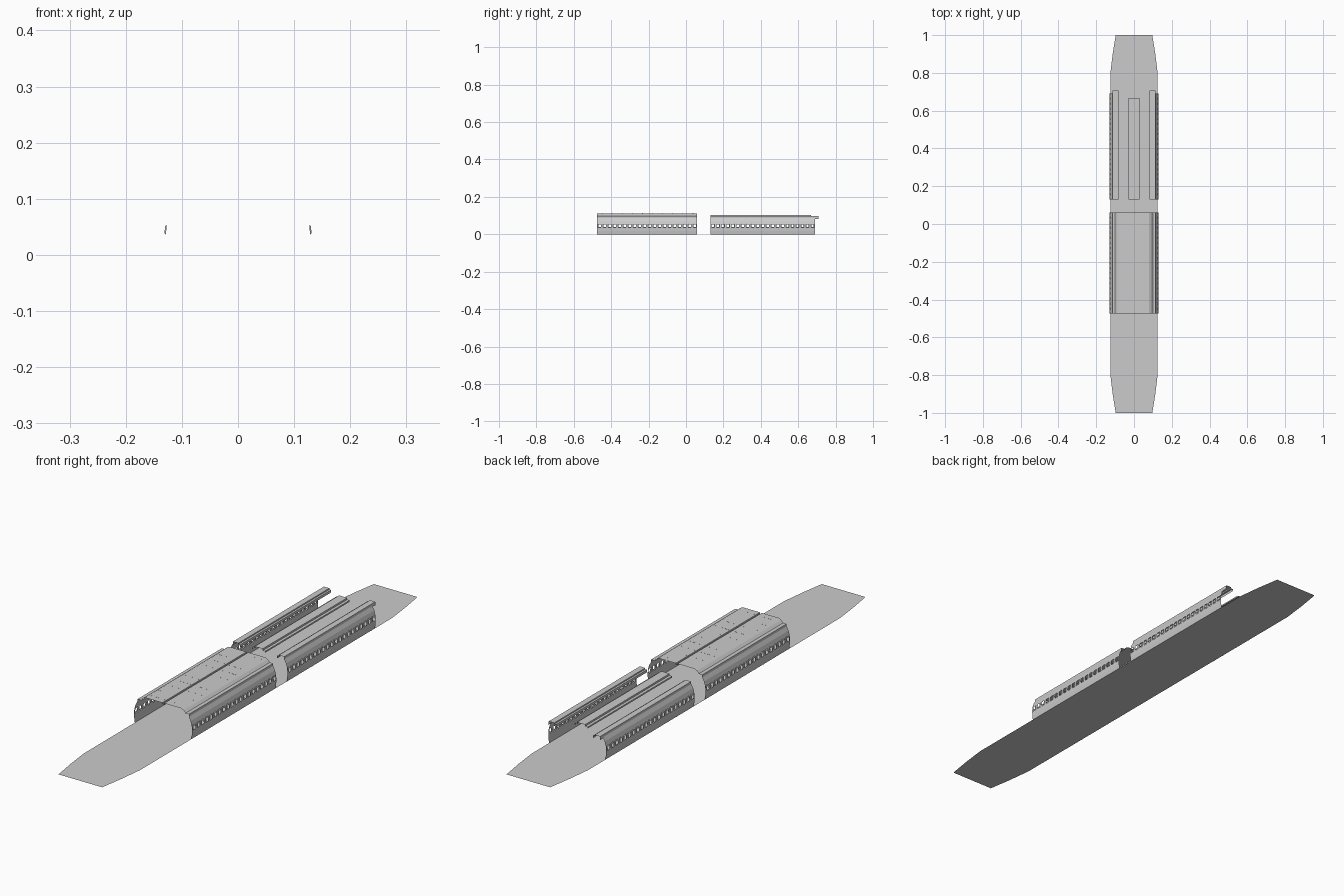
import bpy, bmesh, math

if "Cube" in bpy.data.objects:
    bpy.data.objects.remove(bpy.data.objects["Cube"])

def make(name, polys, smooth=False):
    bm = bmesh.new()
    for p in polys:
        bm.faces.new([bm.verts.new(c) for c in p])
    bmesh.ops.remove_doubles(bm, verts=bm.verts, dist=1e-5)
    me = bpy.data.meshes.new(name)
    bm.to_mesh(me)
    bm.free()
    ob = bpy.data.objects.new(name, me)
    bpy.context.collection.objects.link(ob)
    return ob

def sweep(profile, y0, y1):
    # extrude an open x-z profile along y
    return [[(a[0], y0, a[1]), (b[0], y0, b[1]), (b[0], y1, b[1]), (a[0], y1, a[1])]
            for a, b in zip(profile, profile[1:])]

def mirrored(polys):
    return polys + [[(-x, y, z) for x, y, z in reversed(p)] for p in polys]

# Base deck: one flat sheet with tapered ends
half = [(0.097, -1), (0.113, -0.9), (0.125, -0.8), (0.125, 0.8), (0.113, 0.9), (0.097, 1)]
outline = half + [(-x, y) for x, y in reversed(half)]
make("base_deck", [[(x, y, 0) for x, y in outline]])

# Curved side walls with framed window openings and panel ribs
LOW = [(0.125, 0), (0.1275, 0.018), (0.1285, 0.035)]
HIGH = [(0.127, 0.055), (0.122, 0.072), (0.114, 0.087)]

def side_walls(name, y0, y1, count):
    w = (y1 - y0) / count
    wall, frames, ribs = [], [], []
    for i in range(count):
        a, b = y0 + i * w, y0 + (i + 1) * w
        h0, h1 = a + w * 0.2, b - w * 0.2
        wall += sweep(LOW, a, b) + sweep(HIGH, a, b)
        wall += sweep([LOW[-1], HIGH[0]], a, h0) + sweep([LOW[-1], HIGH[0]], h1, b)
        # window surround standing proud of the wall
        inner = [(0.1285, h0, 0.036), (0.1285, h1, 0.036), (0.127, h1, 0.054), (0.127, h0, 0.054)]
        outer = [(0.131, h0 + 0.002, 0.039), (0.131, h1 - 0.002, 0.039),
                 (0.130, h1 - 0.002, 0.051), (0.130, h0 + 0.002, 0.051)]
        for k in range(4):
            n = (k + 1) % 4
            frames.append([inner[k], inner[n], outer[n], outer[k]])
        if i % 2 == 0:
            off = [(x + 0.0008, z) for x, z in LOW + HIGH]
            ribs += sweep(off, a, a + 0.0025)
    make(name + "_side_walls", mirrored(wall))
    make(name + "_window_frames", mirrored(frames))
    make(name + "_wall_ribs", mirrored(ribs))

side_walls("front", -0.475, 0.06, 20)
side_walls("rear", 0.13, 0.69, 21)

# Front roof: two flat leaves with sloping edges and a folded centre seam
leaf = [(0.004, 0.106), (0.004, 0.112), (0.08, 0.112), (0.09, 0.107), (0.1, 0.098)]
make("front_roof", mirrored(sweep(leaf, -0.475, 0.06)))
make("front_roof_seam", sweep([(-0.004, 0.106), (0.004, 0.106)], -0.475, 0.06))

# Front gutter between roof and wall
make("front_eaves", mirrored(sweep([(0.096, 0.097), (0.114, 0.097), (0.114, 0.087)], -0.475, 0.06)))

# Rows of short dashes across the roof leaves
dashes = []
for r in range(10):
    y = -0.45 + r * 0.054
    for c in range(5):
        x = 0.011 + c * 0.0145
        dashes += sweep([(x, 0.112), (x, 0.1128), (x + 0.008, 0.1128), (x + 0.008, 0.112)], y, y + 0.003)
make("roof_dashes", mirrored(dashes))

# Rear eaves: folded channels running past the wall ends
eave = [(0.082, 0.082), (0.082, 0.092), (0.09, 0.092), (0.09, 0.097), (0.114, 0.097), (0.114, 0.083)]
make("rear_eaves", mirrored(sweep(eave, 0.13, 0.708)))

# Rear centre spine: stepped channel
spine = [(0, 0.103), (0.018, 0.103), (0.018, 0.096), (0.029, 0.096), (0.029, 0.09)]
make("rear_centre_spine", mirrored(sweep(spine, 0.13, 0.667)))
